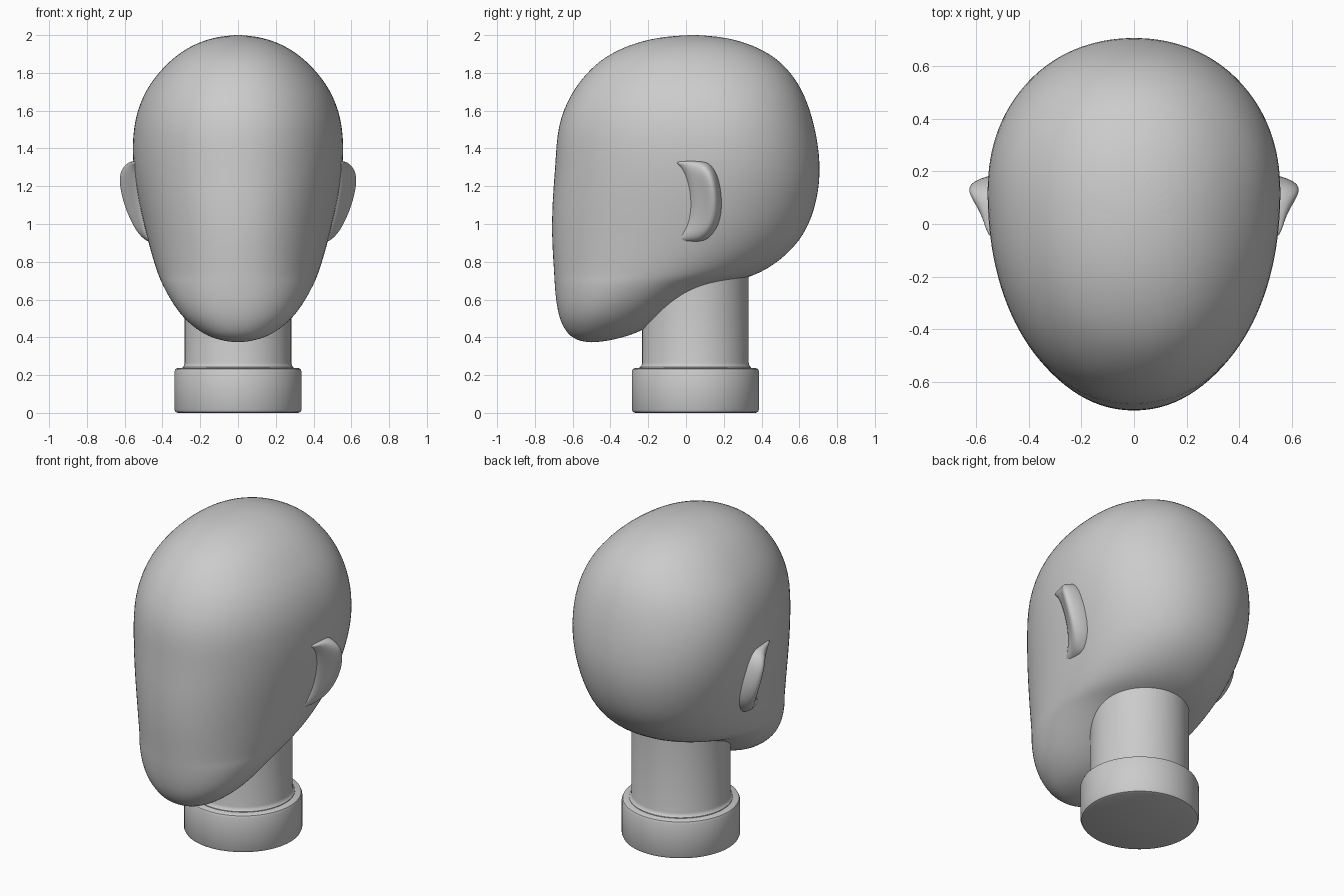
import bpy, math

if "Cube" in bpy.data.objects:
    bpy.data.objects.remove(bpy.data.objects["Cube"])

SEG = 32


def make_mesh(name, verts, faces):
    mesh = bpy.data.meshes.new(name)
    mesh.from_pydata(verts, [], faces)
    mesh.update()
    ob = bpy.data.objects.new(name, mesh)
    bpy.context.collection.objects.link(ob)
    return ob


def loft(name, rings, start=None, end=None):
    """Skin equal-sized rings; each end closes on a pole point, or with one flat face."""
    n = len(rings[0])
    verts = [p for r in rings for p in r]
    faces = []
    for i in range(len(rings) - 1):
        for j in range(n):
            k = (j + 1) % n
            faces.append((i * n + j, i * n + k, (i + 1) * n + k, (i + 1) * n + j))
    last = (len(rings) - 1) * n
    if start:
        verts.append(start)
        faces += [(len(verts) - 1, (j + 1) % n, j) for j in range(n)]
    else:
        faces.append(tuple(reversed(range(n))))
    if end:
        verts.append(end)
        faces += [(len(verts) - 1, last + j, last + (j + 1) % n) for j in range(n)]
    else:
        faces.append(tuple(range(last, last + n)))
    return make_mesh(name, verts, faces)


def smooth(ob, angle=None):
    bpy.ops.object.select_all(action='DESELECT')
    ob.select_set(True)
    bpy.context.view_layer.objects.active = ob
    if angle is None:
        bpy.ops.object.shade_smooth()
    else:
        bpy.ops.object.shade_smooth_by_angle(angle=math.radians(angle))


def subdivide(ob, levels):
    m = ob.modifiers.new("Subdivision", 'SUBSURF')
    m.levels = m.render_levels = levels


def section(z, front, back, half, mid, n=2.12):
    """Horizontal egg-shaped slice of the head."""
    ring = []
    for j in range(SEG):
        a = 2 * math.pi * j / SEG
        c, s = math.cos(a), math.sin(a)
        x = half * math.copysign(abs(c) ** (2 / n), c)
        depth = back - mid if s > 0 else mid - front
        ring.append((x, mid + depth * math.copysign(abs(s) ** (2 / n), s), z))
    return ring


# Head: z, front y, back y, half width, y of widest point
head_rows = [
    (0.38, -0.56, -0.42, 0.07, -0.50), (0.40, -0.605, -0.33, 0.145, -0.48),
    (0.435, -0.64, -0.23, 0.21, -0.44), (0.50, -0.672, -0.12, 0.29, -0.40),
    (0.59, -0.69, 0.02, 0.355, -0.33), (0.685, -0.698, 0.20, 0.405, -0.22),
    (0.72, -0.70, 0.36, 0.42, -0.15), (0.805, -0.706, 0.505, 0.45, -0.07),
    (0.94, -0.715, 0.635, 0.487, 0.03), (1.13, -0.712, 0.702, 0.532, 0.10),
    (1.32, -0.695, 0.718, 0.563, 0.13), (1.525, -0.686, 0.685, 0.56, 0.12),
    (1.69, -0.615, 0.63, 0.505, 0.10), (1.80, -0.53, 0.56, 0.425, 0.08),
    (1.885, -0.435, 0.475, 0.34, 0.06), (1.95, -0.30, 0.35, 0.24, 0.05),
    (1.988, -0.155, 0.215, 0.13, 0.04),
]
head = loft("head", [section(*r) for r in head_rows], (0, -0.50, 0.373), (0, 0.04, 2.003))
subdivide(head, 2)
smooth(head)

# Ears: z, head surface x, rim x, rim y
ear_rows = [
    (0.90, 0.47, 0.475, 0.06), (0.94, 0.485, 0.525, 0.10), (1.00, 0.50, 0.565, 0.14),
    (1.10, 0.52, 0.608, 0.155), (1.20, 0.54, 0.632, 0.145), (1.27, 0.552, 0.632, 0.125),
    (1.315, 0.557, 0.60, 0.095), (1.335, 0.56, 0.565, 0.06),
]
ear_rings = []
for z, root, rim, y in ear_rows:
    ear_rings.append([
        (root - 0.10, y - 0.13, z), (root - 0.005, y - 0.15, z),
        (root + 0.45 * (rim - root), y - 0.07, z), (rim, y - 0.015, z),
        (rim - 0.005, y + 0.015, z), (root - 0.01, y + 0.045, z), (root - 0.10, y + 0.03, z),
    ])
ears = loft("ears", ear_rings)
ears.modifiers.new("Mirror", 'MIRROR').use_axis[0] = True
subdivide(ears, 2)
smooth(ears)


# Neck and base: turned profiles of (radius, z)
def turned(name, profile, y, seg=64):
    rings = [[(r * math.cos(2 * math.pi * j / seg), y + r * math.sin(2 * math.pi * j / seg), z)
              for j in range(seg)] for r, z in profile]
    ob = loft(name, rings)
    smooth(ob, 35)


turned("neck", [(0.295, 0.22), (0.295, 0.242), (0.286, 0.25), (0.282, 0.265), (0.282, 0.74)], 0.05)
turned("base", [(0.318, 0), (0.331, 0.005), (0.337, 0.018), (0.337, 0.218),
                (0.331, 0.232), (0.318, 0.238)], 0.05)
